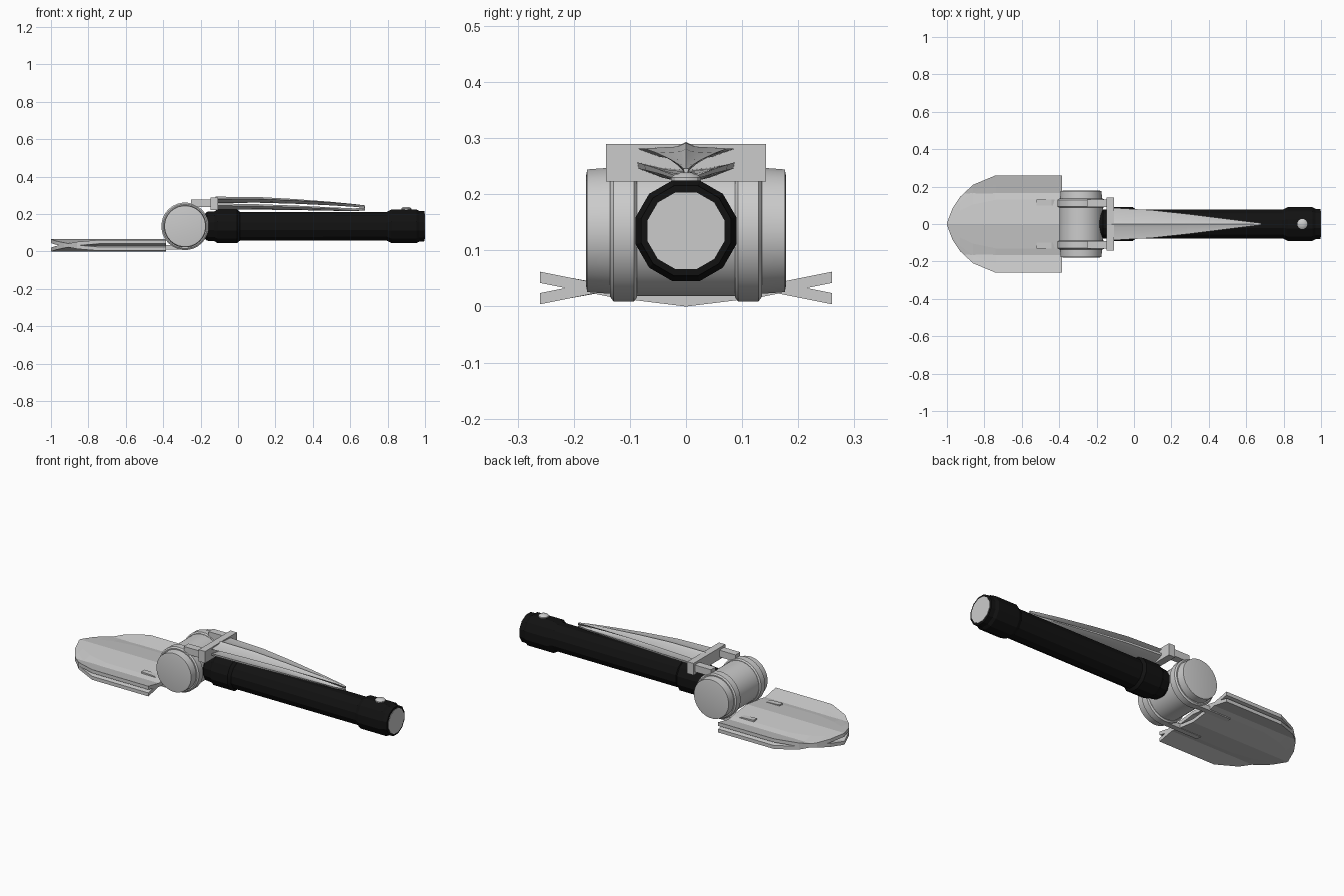
import bpy, bmesh, math

if "Cube" in bpy.data.objects:
    bpy.data.objects.remove(bpy.data.objects["Cube"])

black = bpy.data.materials.new("black_rubber")
black.diffuse_color = (0.006, 0.006, 0.006, 1)
black.use_nodes = True
black.node_tree.nodes["Principled BSDF"].inputs["Base Color"].default_value = black.diffuse_color


def finish(name, bm, angle=None, mat=None):
    bmesh.ops.recalc_face_normals(bm, faces=bm.faces)
    me = bpy.data.meshes.new(name)
    bm.to_mesh(me)
    bm.free()
    ob = bpy.data.objects.new(name, me)
    bpy.context.collection.objects.link(ob)
    if mat:
        me.materials.append(mat)
    if angle:
        bpy.ops.object.select_all(action='DESELECT')
        ob.select_set(True)
        bpy.context.view_layer.objects.active = ob
        bpy.ops.object.shade_smooth_by_angle(angle=math.radians(angle))
    return ob


def loft(name, rings, angle=None, mat=None):
    """Closed loops joined into a capped solid."""
    bm = bmesh.new()
    vs = [[bm.verts.new(p) for p in r] for r in rings]
    n = len(vs[0])
    for a, b in zip(vs, vs[1:]):
        for i in range(n):
            j = (i + 1) % n
            bm.faces.new((a[i], a[j], b[j], b[i]))
    bm.faces.new(vs[0][::-1])
    bm.faces.new(vs[-1])
    return finish(name, bm, angle, mat)


def lathe(name, profile, axis, centre, sides, angle=None, mat=None):
    """profile: (position along axis, radius)"""
    rings = []
    for t, r in profile:
        ring = []
        for i in range(sides):
            a = 2 * math.pi * (i + 0.5) / sides
            c, s = r * math.cos(a), r * math.sin(a)
            off = {'X': (t, c, s), 'Y': (c, t, s), 'Z': (c, s, t)}[axis]
            ring.append([centre[k] + off[k] for k in range(3)])
        rings.append(ring)
    return loft(name, rings, angle, mat)


def box(name, x, y, z):
    return loft(name, [[(u, y[0], z[0]), (u, y[1], z[0]), (u, y[1], z[1]), (u, y[0], z[1])] for u in x])


# Shovel blade: two bent plates that cross near the edges
outline = [(-1.0, 0.006), (-0.97, 0.085), (-0.93, 0.145), (-0.86, 0.21), (-0.74, 0.26), (-0.385, 0.26)]


def bend(y):
    return 0.123 * y if y < 0.13 else 0.016 + 0.2 * (y - 0.13)


def blade_plate(name, flip):
    rings = []
    for x, w in outline:
        ys = [-w, -w * 0.8, -w / 2, 0, w / 2, w * 0.8, w]
        low = [(y, bend(abs(y))) for y in ys]
        sec = low + [(y, z + 0.02) for y, z in reversed(low)]
        rings.append([(x, y, 0.066 - z if flip else z) for y, z in sec])
    loft(name, rings)


blade_plate("blade_lower_plate", False)
blade_plate("blade_upper_plate", True)

# Hinge barrel with stepped end caps
HX, HZ = -0.283, 0.135
lathe("hinge_barrel", [(-0.178, 0.1), (-0.176, 0.11), (-0.135, 0.113), (-0.134, 0.117),
                       (0.134, 0.117), (0.135, 0.113), (0.176, 0.11), (0.178, 0.1)],
      'Y', (HX, 0, HZ), 28, 30)

# Hinge straps with arms to the blade and to the pick
arm = [(-0.52, 0.010), (-0.52, 0.060), (-0.44, 0.056), (-0.385, 0.035), (-0.28, 0.035), (-0.28, 0.010)]
for side, s in (("front", -1), ("back", 1)):
    lathe(side + "_strap", [(-0.024, 0.119), (-0.018, 0.127), (0.018, 0.127), (0.024, 0.119)],
          'Y', (HX, s * 0.111, HZ), 28, 30)
    loft(side + "_blade_arm", [[(x, s * y, z) for x, z in arm] for y in (0.1, 0.13)])
    box(side + "_pick_arm", (-0.25, -0.13), (s * 0.111 - 0.021, s * 0.111 + 0.021), (0.238, 0.277))

# Pick cross bar
box("pick_crossbar", (-0.148, -0.108), (-0.143, 0.143), (0.223, 0.29))

# Pick: two tapered curved plates, the upper one ribbed
stations = [(-0.12, 0.087, 0.285, 0.225), (0.1, 0.074, 0.285, 0.224), (0.3, 0.052, 0.276, 0.222),
            (0.5, 0.027, 0.263, 0.218), (0.62, 0.012, 0.253, 0.216), (0.68, 0.005, 0.246, 0.220)]
upper, lower = [], []
for x, w, t, b in stations:
    f = w / 0.087
    d = 0.012 + 0.014 * f
    upper.append([(x, -w, t - 0.004 * f), (x, -0.2 * w, t), (x, 0, t + 0.008 * f), (x, 0.2 * w, t),
                  (x, w, t - 0.004 * f), (x, 0.55 * w, t - 0.7 * d), (x, 0, t - d), (x, -0.55 * w, t - 0.7 * d)])
    h = 0.012 + 0.02 * f
    lower.append([(x, -w, b + h), (x, -0.5 * w, b + 0.7 * h), (x, 0, b + 0.55 * h), (x, 0.5 * w, b + 0.7 * h),
                  (x, w, b + h), (x, w * 0.98, b + 0.65 * h), (x, 0.5 * w, b + 0.15 * h), (x, 0, b),
                  (x, -0.5 * w, b + 0.15 * h), (x, -w * 0.98, b + 0.65 * h)])
loft("pick_upper_plate", upper, 30)
loft("pick_lower_plate", lower, 30)

# Handle with collar and end grip
lathe("handle", [(-0.19, 0.06), (-0.165, 0.08), (-0.125, 0.083), (-0.11, 0.093), (-0.005, 0.093), (0.01, 0.08),
                 (0.795, 0.079), (0.82, 0.093), (0.955, 0.093), (0.97, 0.084), (0.997, 0.083), (0.998, 0.07)],
      'X', (0, 0, 0.135), 12, 25, black)
lathe("handle_end_disc", [(0.99, 0.071), (1.0, 0.071)], 'X', (0, 0, 0.135), 12)

# Grip button
lathe("grip_button", [(0.21, 0.028), (0.23, 0.028), (0.236, 0.02), (0.239, 0.008)], 'Z', (0.9, 0, 0), 12, 30)
